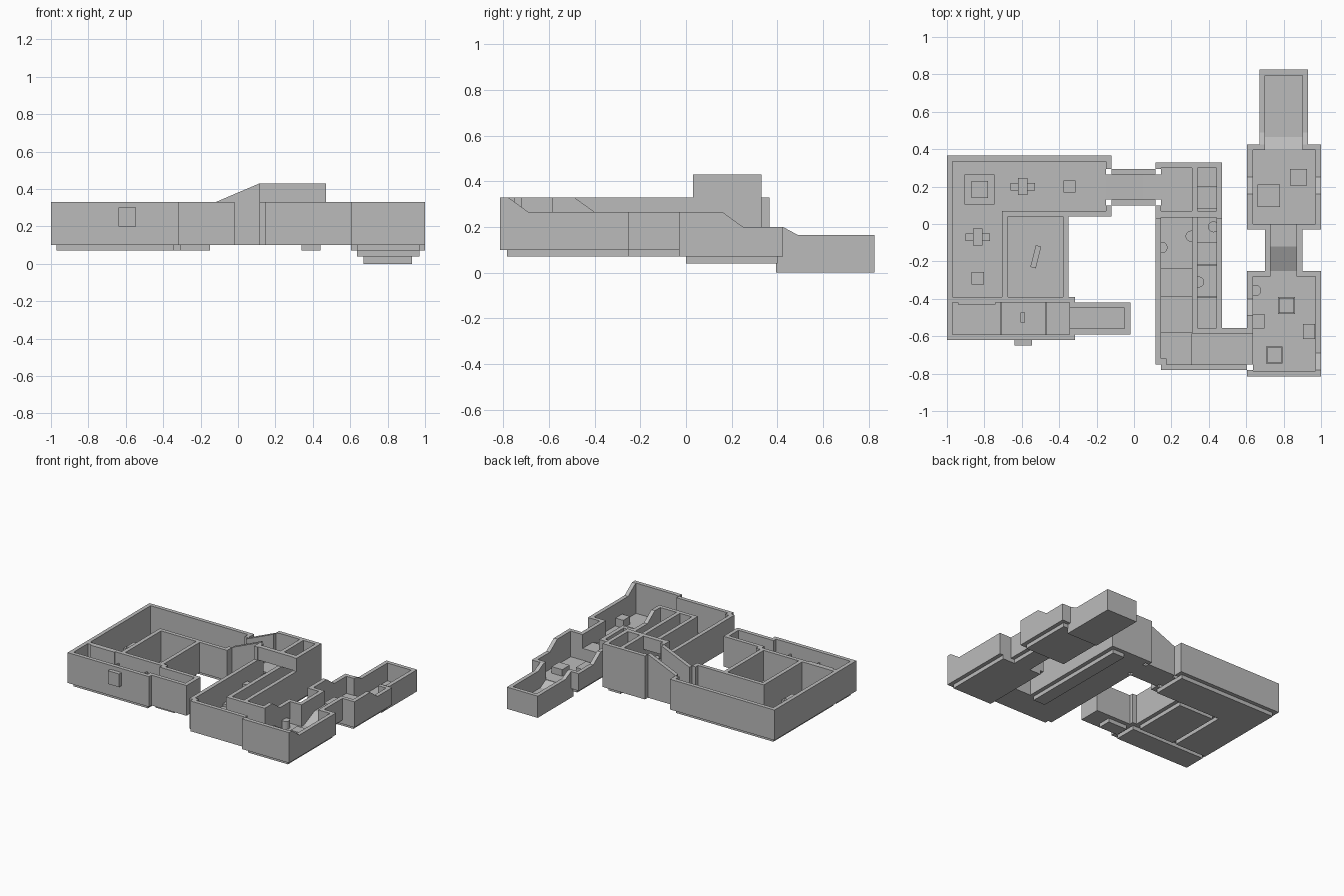
import bpy, bmesh
from mathutils import Vector, Matrix

if "Cube" in bpy.data.objects:
    bpy.data.objects.remove(bpy.data.objects["Cube"])

THICK = 0.03
stone = bpy.data.materials.new("plain_grey_stone")
stone.use_nodes = True
stone.diffuse_color = (0.5, 0.5, 0.5, 1)
stone.node_tree.nodes["Principled BSDF"].inputs["Base Color"].default_value = stone.diffuse_color


def finish(name, bm):
    bmesh.ops.recalc_face_normals(bm, faces=bm.faces)
    mesh = bpy.data.meshes.new(name)
    bm.to_mesh(mesh)
    bm.free()
    mesh.materials.append(stone)
    obj = bpy.data.objects.new(name, mesh)
    bpy.context.collection.objects.link(obj)
    return obj


def box(name, xs, ys, zs):
    bm = bmesh.new()
    bmesh.ops.create_cube(bm, size=1)
    for v in bm.verts:
        v.co = Vector(span[0] if c < 0 else span[1] for c, span in zip(v.co, (xs, ys, zs)))
    return finish(name, bm)


def prism(name, axis, profile, start, end):
    """Extrude a side profile of (distance, height) points along x or y."""
    bm = bmesh.new()
    place = (lambda p, a: (a, p[0], p[1])) if axis == "x" else (lambda p, a: (p[0], a, p[1]))
    face = bm.faces.new([bm.verts.new(place(p, start)) for p in profile])
    extruded = bmesh.ops.extrude_face_region(bm, geom=[face])["geom"]
    shift = Vector(place((0, 0), end - start))
    for v in extruded:
        if isinstance(v, bmesh.types.BMVert):
            v.co += shift
    return finish(name, bm)


def wall(name, path, bottom, top):
    """Wall along an outer outline, thickened to the right of its direction."""
    pts = [Vector(p) for p in path]
    normals = []
    for a, b in zip(pts, pts[1:]):
        d = (b - a).normalized()
        normals.append(Vector((d.y, -d.x)))
    inner = [pts[0] + normals[0] * THICK]
    inner += [p + (m + n) * THICK for p, m, n in zip(pts[1:], normals, normals[1:])]
    inner.append(pts[-1] + normals[-1] * THICK)
    bm = bmesh.new()
    rings = [[bm.verts.new((*p, z)) for p, z in ((o, bottom), (i, bottom), (i, top), (o, top))]
             for o, i in zip(pts, inner)]
    for r, s in zip(rings, rings[1:]):
        for k in range(4):
            j = (k + 1) % 4
            bm.faces.new((r[k], r[j], s[j], s[k]))
    bm.faces.new(rings[0])
    bm.faces.new(rings[-1])
    return finish(name, bm)


def block(name, x, y, width, depth, base, height, turn=0):
    obj = box(name, (-width / 2, width / 2), (-depth / 2, depth / 2), (0, height))
    obj.location = (x, y, base)
    obj.rotation_euler.z = turn
    return obj


def drum(name, x, y, base, height):
    bm = bmesh.new()
    bmesh.ops.create_cone(bm, cap_ends=True, segments=12, radius1=THICK, radius2=THICK,
                          depth=height, matrix=Matrix.Translation((x, y, base + height / 2)))
    return finish(name, bm)


def crate(name, x, y, base):
    block(name, x, y, 0.09, 0.09, base, 0.05)
    block(name + "_lid", x, y, 0.08, 0.08, base, 0.06)


low, ground, top, high = 0.07, 0.1, 0.33, 0.43

# West building: outer wall and floors
wall("west_outer_wall", [(-.12, .1), (-.12, .04), (-.35, .04), (-.35, -.39), (-.315, -.39),
     (-.315, -.42), (-.02, -.42), (-.02, -.59), (-.315, -.59), (-.315, -.62), (-1, -.62),
     (-1, .365), (-.12, .365), (-.12, .295)], ground, top)
box("west_hall_floor", (-.97, -.15), (.07, .335), (low, ground))
box("west_side_floor", (-.97, -.705), (-.39, .07), (low, ground))
box("inner_room_floor", (-.675, -.38), (-.39, .04), (low, ground))
box("front_hall_floor", (-.97, -.345), (-.59, -.42), (low, ground))
box("annex_floor", (-.345, -.05), (-.56, -.45), (ground, ground + THICK))
box("annex_pad", (-.31, -.15), (-.55, -.45), (low, ground))

# West building: dividing walls
box("inner_room_west_wall", (-.705, -.675), (-.39, .07), (ground, top))
box("inner_room_north_wall", (-.705, -.35), (.04, .07), (ground, top))
box("front_hall_north_wall", (-.97, -.345), (-.42, -.39), (ground, top))
box("front_hall_doorway", (-.94, -.74), (-.43, -.42), (ground, top))
for x in (-.71, -.47):
    box("front_hall_partition", (x - .005, x + .005), (-.59, -.42), (ground, .25))
box("front_bay", (-.64, -.545), (-.65, -.62), (.2, .3))

# West building: furnishings
for x, y, turn in ((-.595, .2, 0), (-.835, -.07, 1.571)):
    block("post", x, y, .05, .09, ground, .12)
    block("post_arm", x, y, .13, .04, ground + .04, .05, turn * 2)
for x, y in ((-.345, .2), (-.835, -.29)):
    block("west_crate", x, y, .065, .065, ground, .06)
block("dais", -.825, .185, .16, .16, ground, .02)
block("dais_top", -.825, .185, .09, .09, ground, .04)
block("leaning_slab", -.525, -.175, .03, .12, ground, .1, -.25)
block("front_hall_post", -.595, -.5, .025, .055, ground, .1)

# Sloped link between the west building and the tower
slope = [(-.12, ground), (.115, ground), (.115, high), (-.12, top)]
prism("link_north_wall", "y", slope, .265, .295)
prism("link_south_wall", "y", slope, .1, .13)
prism("link_ramp", "y", [(-.15, ground), (.05, ground), (.145, ground), (.145, .2),
      (.05, .2), (-.15, ground + .005)], .13, .265)

# Tower room
wall("tower_north_wall", [(.115, .295), (.115, .33), (.47, .33), (.47, .03)], ground, high)
wall("tower_west_wall", [(.115, .03), (.115, .1)], ground, high)
box("tower_south_parapet", (.115, .47), (.035, .07), (top, high))
box("tower_floor", (.145, .31), (.07, .3), (ground, .2))
box("tower_divider", (.31, .34), (.035, .3), (top, high))

# Twin corridors
wall("corridor_east_wall", [(.47, .03), (.47, -.555), (.605, -.555)], ground, top)
wall("corridor_west_wall", [(.605, -.78), (.145, -.78), (.145, -.75), (.115, -.75),
     (.115, .03)], ground, top)
box("corridor_divider", (.31, .34), (-.585, .3), (ground, top))
box("corridor_end_wall", (.34, .45), (-.585, -.555), (ground, top))
steps = [.07, -.24, -.39, -.58, -.75]
for i, (a, b) in enumerate(zip(steps, steps[1:])):
    box("west_corridor_step", (.145, .31), (b, a), (ground, .18 - i * .02))
box("east_corridor_floor", (.34, .44), (-.555, .3), (low, ground))
box("passage_floor", (.145, .635), (-.75, -.585), (ground, ground + .01))
for y in (-.22, -.39):
    box("east_corridor_partition", (.34, .44), (y - .005, y + .005), (ground, .22))
for y in (.2, -.1):
    box("east_corridor_step", (.34, .44), (y - .12, y), (ground, ground + .03))
for x, y in ((.15, -.125), (.305, -.065), (.425, -.015), (.345, -.31)):
    drum("corridor_niche", x, y, ground, .12)

# East front room with stepped side walls
wall("east_front_wall", [(1, -.78), (1, -.815), (.605, -.815), (.605, -.78)], ground, top)
prism("east_front_right_wall", "x", [(-.785, ground), (-.25, ground), (-.25, .265),
      (-.69, .265), (-.78, top), (-.785, top)], .97, 1)
prism("east_front_left_wall", "x", [(-.585, ground), (-.25, ground), (-.25, .265),
      (-.4, .265), (-.49, top), (-.585, top)], .605, .635)
for xs in ((.635, .73), (.87, .97)):
    box("east_front_back_wall", xs, (-.28, -.25), (ground, .265))
box("east_front_floor", (.635, .97), (-.785, -.25), (low, ground))
crate("front_crate", .815, -.435, ground)
crate("front_crate", .75, -.7, ground)
drum("front_niche", .65, -.355, ground, .06)
for x, y in ((.665, -.52), (.935, -.575)):
    block("front_ledge", x, y, .065, .08, ground, .06)

# East connecting passage
for xs in ((.7, .73), (.87, .9)):
    box("passage_wall", xs, (-.25, -.03), (ground, .265))
prism("passage_ramp", "x", [(-.25, low), (0, low), (0, .16), (-.12, .16),
      (-.25, ground)], .73, .87)

# East middle room
side = [(-.03, low), (.425, low), (.425, .2), (.25, .2), (.16, .265), (-.03, .265)]
for xs in ((.605, .635), (.97, 1)):
    prism("east_middle_side_wall", "x", side, *xs)
for xs in ((.635, .73), (.87, .97)):
    box("east_middle_front_wall", xs, (-.03, 0), (low, .265))
for xs in ((.635, .7), (.9, .97)):
    box("east_middle_back_wall", xs, (.395, .425), (low, .2))
box("east_middle_floor", (.635, .97), (0, .4), (.04, low))
block("middle_block", .72, .15, .12, .12, low, .05)
block("middle_block", .88, .25, .09, .09, low, .05)

# East back room, lowest level
back = [(.395, 0), (.8, 0), (.8, .165), (.49, .165), (.425, .2), (.395, .2)]
for xs in ((.67, .7), (.9, .93)):
    prism("east_back_side_wall", "x", back, *xs)
box("east_back_end_wall", (.67, .93), (.795, .825), (0, .165))
prism("east_back_floor", "x", [(.395, 0), (.8, 0), (.8, .03), (.465, .03), (.395, low)], .7, .9)
